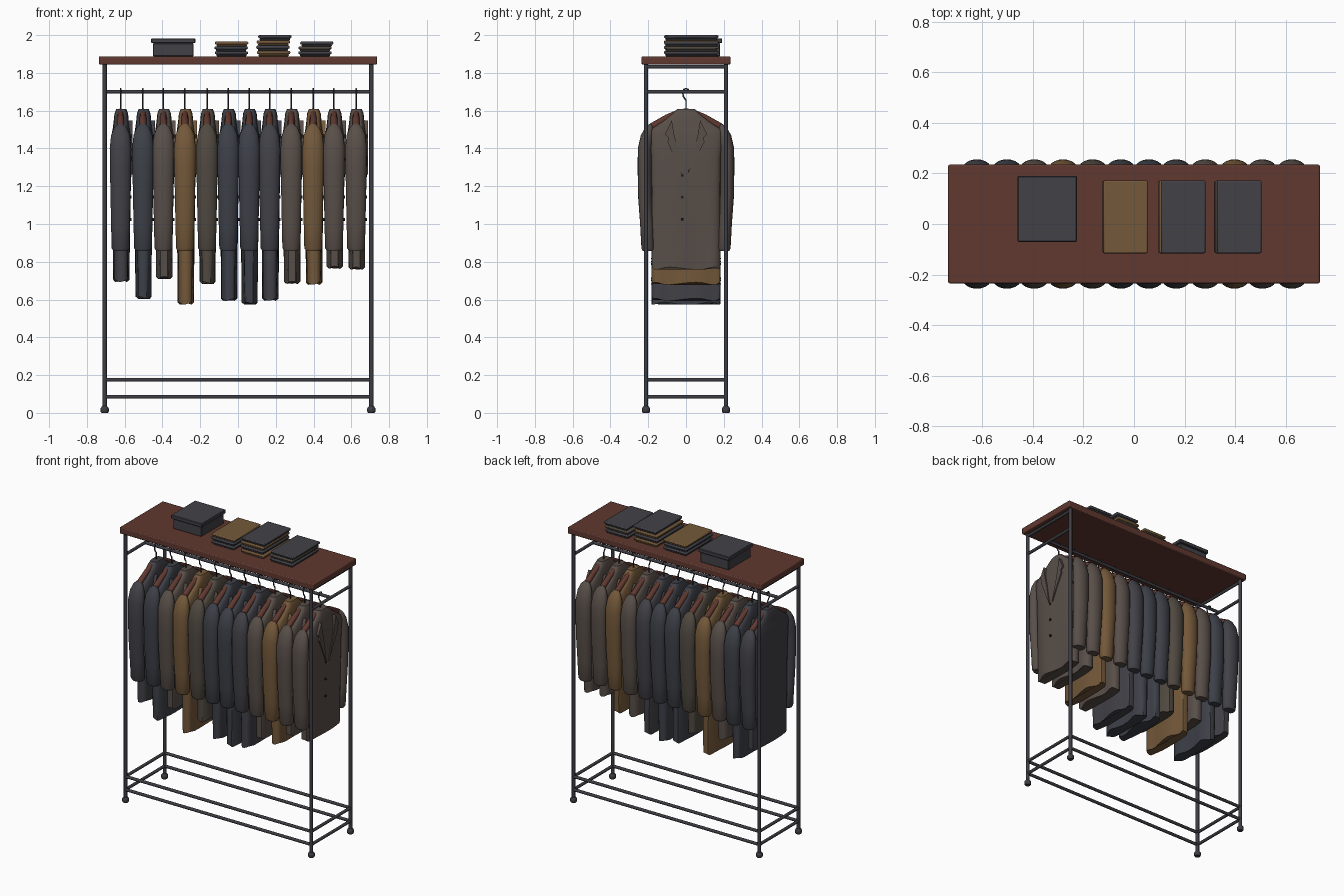
import bpy, bmesh, math, random
from mathutils import Vector

random.seed(4)
cube = bpy.data.objects.get("Cube")
if cube:
    bpy.data.objects.remove(cube)


def material(name, r, g, b):
    m = bpy.data.materials.new(name)
    m.use_nodes = True
    m.diffuse_color = (r, g, b, 1)
    m.node_tree.nodes["Principled BSDF"].inputs["Base Color"].default_value = (r, g, b, 1)
    return m


WOOD = material("red brown wood", .115, .040, .029)
METAL = material("dark metal", .046, .047, .057)
CHARCOAL = material("charcoal cloth", .054, .053, .064)
SLATE = material("slate cloth", .046, .051, .064)
TAUPE = material("taupe cloth", .098, .077, .066)
BROWN = material("dark brown cloth", .080, .066, .052)
TAN = material("tan cloth", .172, .098, .042)
BUTTON = material("button black", .014, .013, .015)


def finish(bm, name, mat, smooth=True):
    bmesh.ops.recalc_face_normals(bm, faces=bm.faces)
    me = bpy.data.meshes.new(name)
    bm.to_mesh(me)
    bm.free()
    me.materials.append(mat)
    ob = bpy.data.objects.new(name, me)
    bpy.context.collection.objects.link(ob)
    if smooth:
        bpy.ops.object.select_all(action='DESELECT')
        ob.select_set(True)
        bpy.context.view_layer.objects.active = ob
        bpy.ops.object.shade_smooth_by_angle(angle=math.radians(40))
    return ob


def box(name, centre, size, mat, bevel=.004, segments=1):
    bm = bmesh.new()
    bmesh.ops.create_cube(bm, size=1)
    bmesh.ops.scale(bm, vec=size, verts=bm.verts)
    bmesh.ops.translate(bm, vec=centre, verts=bm.verts)
    ob = finish(bm, name, mat, segments > 1)
    mod = ob.modifiers.new("Bevel", 'BEVEL')
    mod.width, mod.segments = bevel, segments
    return ob


def rod(name, a, b, radius, mat, sides=12):
    a, b = Vector(a), Vector(b)
    bm = bmesh.new()
    bmesh.ops.create_cone(bm, cap_ends=True, segments=sides, radius1=radius,
                          radius2=radius, depth=(b - a).length)
    bmesh.ops.transform(bm, matrix=(b - a).to_track_quat('Z', 'Y').to_matrix().to_4x4(), verts=bm.verts)
    bmesh.ops.translate(bm, vec=(a + b) / 2, verts=bm.verts)
    return finish(bm, name, mat)


def tube(name, x, points, radius, mat):
    """Round tube through (y, z, thickness) points at one x."""
    cu = bpy.data.curves.new(name, 'CURVE')
    cu.dimensions = '3D'
    cu.bevel_depth, cu.bevel_resolution, cu.use_fill_caps = radius, 2, True
    sp = cu.splines.new('POLY')
    sp.points.add(len(points) - 1)
    for p, (y, z, t) in zip(sp.points, points):
        p.co, p.radius = (x, y, z, 1), t
    sp.use_smooth = True
    cu.materials.append(mat)
    ob = bpy.data.objects.new(name, cu)
    bpy.context.collection.objects.link(ob)


def loft(name, x, rings, mat, square=1.0, sides=24, fold=0.0):
    """Closed skin over (z, y centre, y half, x half) rings, low to high."""
    bm = bmesh.new()
    phase = random.uniform(0, 6)
    loops = []
    for k, (z, yc, hy, hx) in enumerate(rings):
        amount = fold * max(0, 1 - k / 3)
        loop = []
        for i in range(sides):
            t = math.tau * i / sides
            c, s = math.cos(t), math.sin(t)
            wave = amount * math.sin(5 * t + phase)
            px = math.copysign(abs(c) ** square, c) * (hx + wave)
            py = math.copysign(abs(s) ** (.5 + square / 2), s) * hy
            dz = wave if k == 0 else 0
            loop.append(bm.verts.new((x + px, yc + py, z + dz)))
        loops.append(loop)
    for lo, hi in zip(loops, loops[1:]):
        for i in range(sides):
            j = (i + 1) % sides
            bm.faces.new((lo[i], lo[j], hi[j], hi[i]))
    bm.faces.new(loops[0])
    bm.faces.new(loops[-1])
    return finish(bm, name, mat)


def plate(name, x0, x1, outline, mat):
    """Flat (y, z) outline extruded along x."""
    bm = bmesh.new()
    face = bm.faces.new([bm.verts.new((x0, y, z)) for y, z in outline])
    ext = bmesh.ops.extrude_face_region(bm, geom=[face])["geom"]
    bmesh.ops.translate(bm, vec=(x1 - x0, 0, 0),
                        verts=[v for v in ext if isinstance(v, bmesh.types.BMVert)])
    return finish(bm, name, mat, False)


# Frame: posts, feet and rails
PX, PY = .706, .212
for sx in (-1, 1):
    for sy in (-1, 1):
        x, y = sx * PX, sy * PY
        rod("post", (x, y, .02), (x, y, 1.85), .0115, METAL)
        loft("foot", x, [(0, y, .017, .017), (.008, y, .022, .022), (.024, y, .022, .022),
                         (.036, y, .013, .013)], METAL, sides=12)
    for z in (.085, .175, 1.70, 1.832):
        rod("side_rail", (sx * PX, -PY, z), (sx * PX, PY, z), .010, METAL)
    for z in (.085, .175):
        rod("long_rail", (-PX, sx * PY, z), (PX, sx * PY, z), .010, METAL)
rod("hanging_rail", (-PX, 0, 1.70), (PX, 0, 1.70), .010, METAL)
box("top_board", (0, 0, 1.866), (1.472, .47, .044), WOOD, .006, 2)


# Coats on hangers, fronts facing +x
def coat(x, hem, mat):
    tube("hook", x, [(0, 1.59, 1), (0, 1.655, 1), (-.014, 1.675, 1), (-.018, 1.70, 1),
                     (-.011, 1.713, 1), (0, 1.717, 1), (.011, 1.713, 1), (.018, 1.698, 1)], .004, METAL)
    arm = [(.205, 1.495, .8), (.18, 1.515, 1.1), (.1, 1.562, 1), (.04, 1.590, .9)]
    tube("hanger", x, [(-y, z, t) for y, z, t in arm] + [(0, 1.598, .8)] + arm[::-1], .018, WOOD)
    loft("coat_body", x + .004, [(hem, 0, .182, .038), (hem + .1, 0, .184, .040), (1.1, 0, .182, .047),
                                 (1.35, 0, .184, .054), (1.47, 0, .196, .052), (1.50, 0, .188, .046),
                                 (1.545, 0, .120, .040), (1.585, 0, .070, .036), (1.61, 0, .045, .026)],
         mat, square=.5, sides=32, fold=.007)
    for s in (-1, 1):
        loft("sleeve", x, [(.858, s * .2, .030, .038), (.872, s * .2, .036, .047), (1.0, s * .207, .036, .050),
                           (1.15, s * .217, .037, .053), (1.30, s * .219, .037, .056),
                           (1.40, s * .217, .038, .057), (1.47, s * .205, .034, .050),
                           (1.51, s * .194, .022, .034), (1.53, s * .186, .008, .014)], mat, sides=20)
        plate("lapel", x + .04, x + .064,
              [(s * .075, 1.548), (s * .112, 1.475), (s * .092, 1.455), (s * .098, 1.435),
               (s * .015 - .008, 1.262), (s * .045, 1.40), (s * .062, 1.47)], mat)
    for z in (1.258, 1.142, 1.025):
        rod("button", (x + .045, -.02, z), (x + .059, -.02, z), .008, BUTTON, 10)


coats = [(-.622, .70, CHARCOAL), (-.503, .61, SLATE), (-.395, .715, TAUPE), (-.281, .58, TAN),
         (-.164, .69, BROWN), (-.052, .60, SLATE), (.059, .58, SLATE), (.167, .60, CHARCOAL),
         (.282, .69, TAUPE), (.398, .685, TAN), (.508, .77, TAUPE), (.625, .765, TAUPE)]
for c in coats:
    coat(*c)

# Lidded box on the board
box("storage_box", (-.343, .06, 1.922), (.215, .242, .070), CHARCOAL)
box("box_lid", (-.343, .06, 1.970), (.235, .262, .026), CHARCOAL)

# Folded clothes: a thick fold above a thin wider layer
stacks = [(-.035, .078, (CHARCOAL, SLATE, TAN)),
          (.190, .112, (TAN, CHARCOAL, TAN, CHARCOAL)),
          (.415, .078, (CHARCOAL, BROWN, CHARCOAL))]
for x, height, cloths in stacks:
    step = height / len(cloths)
    for i, mat in enumerate(cloths):
        z = 1.888 + i * step
        dx = x + random.uniform(-.008, .008)
        box("folded_underlayer", (dx, .028, z + step * .2), (.160, .272, step * .4), mat, .003)
        box("folded_garment", (dx, .028, z + step * .7), (.176, .288, step * .6), mat, .006, 2)
